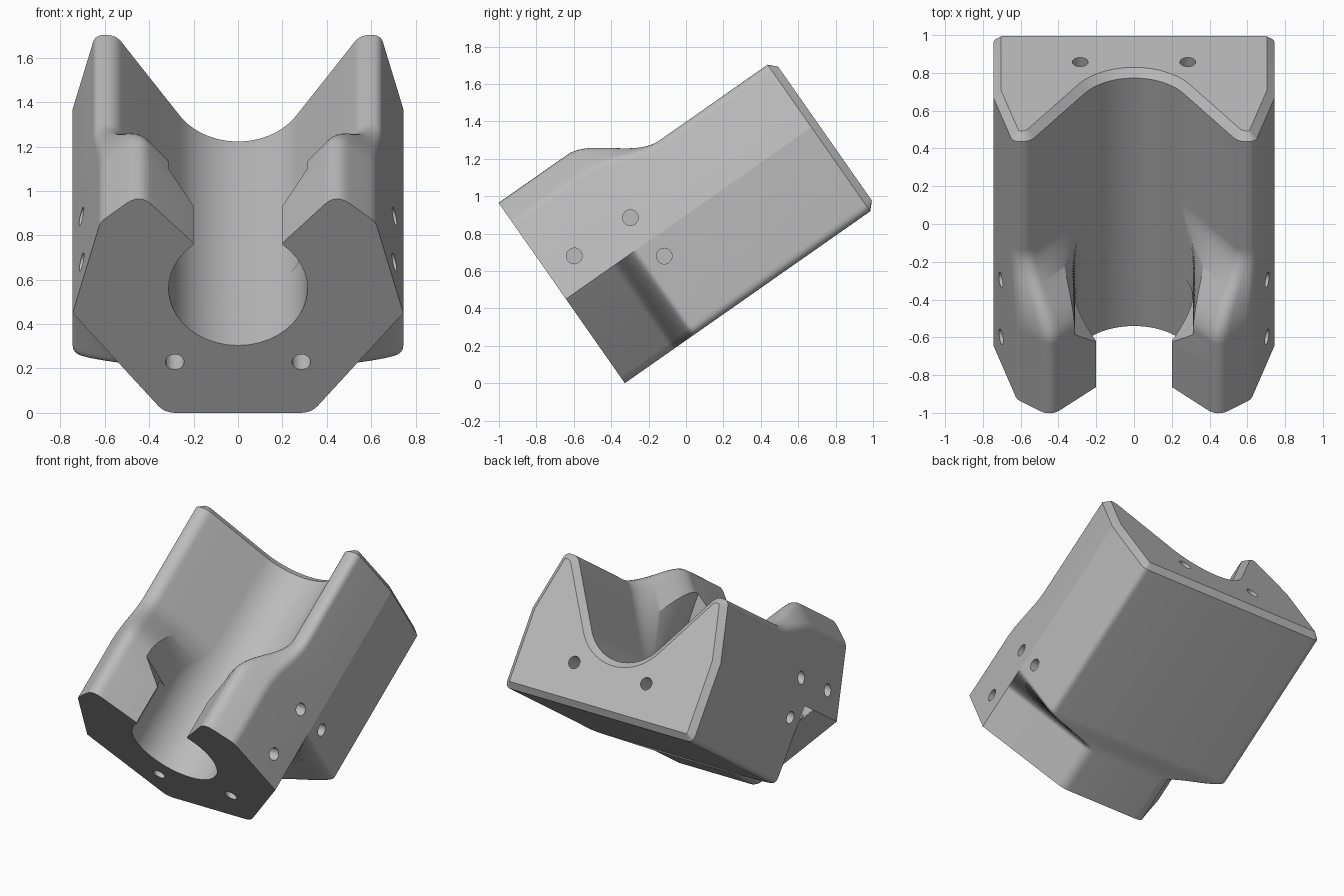
import bpy, bmesh, math
from mathutils import Vector, Matrix

if "Cube" in bpy.data.objects:
    bpy.data.objects.remove(bpy.data.objects["Cube"])

TILT = math.radians(35)
LENGTH = 1.642
CHAMFER = 0.04
BORE_R, BORE_V = 0.313, 0.684
ARC_STEPS, FILLET_STEPS = 16, 6

grey = bpy.data.materials.new("plain_grey")
grey.use_nodes = True
grey.diffuse_color = (0.5, 0.5, 0.5, 1)
grey.node_tree.nodes["Principled BSDF"].inputs["Base Color"].default_value = (0.5, 0.5, 0.5, 1)


def ramp(u, a, b, smooth=True):
    t = min(1, max(0, (u - a) / (b - a)))
    return t * t * (3 - 2 * t) if smooth else t


def mix(a, b, t):
    return Vector(a).lerp(Vector(b), t)


def fillet(prev, corner, nxt, setback):
    """Rounded corner as a short quadratic curve."""
    a = corner + (prev - corner).normalized() * setback
    b = corner + (nxt - corner).normalized() * setback
    steps = [i / FILLET_STEPS for i in range(FILLET_STEPS + 1)]
    return [a * (1 - t) ** 2 + corner * 2 * t * (1 - t) + b * t * t for t in steps]


def half_section(u):
    """Half outline at distance u along the axis, from the base to the bore floor."""
    slot = ramp(u, 0.29, 0.42, False)      # jaw gap opens to the bore width
    cradle = ramp(u, 0.45, 0.9)            # jaws sink into the open cradle
    flare = ramp(u, 0.31, 0.46)            # base widens to a square
    base = mix((0.33, 0), (0.745, 0), flare)
    shoulder = Vector((0.745, 0.549))
    outer = mix((0.62, 1.05), (0.643, 0.957), cradle)
    peak = mix((0.442, 1.205), (0.55, 0.957), cradle)
    x = 0.2 + (BORE_R - 0.2) * slot
    lip = mix((x, 0.934 + 1.04 * (x - 0.2)), (0.4, 0.725), cradle)
    start = (1 - cradle) * math.acos(min(1, x / BORE_R)) - cradle * math.radians(33)
    pts = fillet(Vector((0, 0)), base, shoulder, 0.05)
    pts.append(shoulder)
    pts += fillet(shoulder, outer, peak, 0.03 + 0.01 * cradle)
    pts += fillet(outer, peak, lip, 0.08 - 0.035 * cradle)
    pts.append(lip)
    for i in range(ARC_STEPS + 1):
        a = start + (-math.pi / 2 - start) * i / ARC_STEPS
        pts.append(Vector((BORE_R * math.cos(a), BORE_V + BORE_R * math.sin(a))))
    return pts


# Body: loft the mirrored sections along the axis
bm = bmesh.new()
stations = [0] + [0.28 + 0.01 * i for i in range(64)] + [LENGTH - CHAMFER]
rings = []
for u in stations:
    half = half_section(u)
    half[-1].x = 0
    loop = half + [Vector((-p.x, p.y)) for p in reversed(half[:-1])]
    rings.append([bm.verts.new((p.x, u, p.y)) for p in loop])
count = len(rings[0])
for r, s in zip(rings, rings[1:]):
    for i in range(count):
        j = (i + 1) % count
        bm.faces.new((r[i], r[j], s[j], s[i]))
bm.faces.new(rings[0])
back = bm.faces.new(rings[-1])
bmesh.ops.recalc_face_normals(bm, faces=bm.faces[:])

# Crisp shoulder line on each side
k = FILLET_STEPS + 1
for r, s in zip(rings, rings[1:]):
    for i in (k, count - 1 - k):
        bm.edges.get((r[i], s[i])).smooth = False

# Chamfer around the back end
bmesh.ops.inset_region(bm, faces=[back], thickness=0.042, depth=CHAMFER, use_even_offset=True)
mesh = bpy.data.meshes.new("clamp_body")
bm.to_mesh(mesh)
bm.free()
mesh.materials.append(grey)
body = bpy.data.objects.new("clamp_body", mesh)
bpy.context.collection.objects.link(body)

# Screw holes: one cutter mesh holding every drill
cut = bmesh.new()


def drill(centre, axis, depth):
    turn = Matrix.Rotation(math.pi / 2, 4, axis)
    bmesh.ops.create_cone(cut, cap_ends=True, segments=32, radius1=0.042, radius2=0.042,
                          depth=depth, matrix=Matrix.Translation(centre) @ turn)


for side in (1, -1):
    for u, v in ((0.169, 0.712), (0.532, 0.708), (0.562, 0.436)):
        drill((side * 0.7, u, v), 'Y', 0.5)
    for u in (0, LENGTH):
        drill((side * 0.285, u, 0.28), 'X', 0.6)
cut_mesh = bpy.data.meshes.new("hole_cutter")
cut.to_mesh(cut_mesh)
cut.free()
cut_mesh.materials.append(grey)
cutter = bpy.data.objects.new("hole_cutter", cut_mesh)
cutter.hide_render = True
bpy.context.collection.objects.link(cutter)

mod = body.modifiers.new("holes", 'BOOLEAN')
mod.operation = 'DIFFERENCE'
mod.solver = 'EXACT'
mod.object = cutter
bpy.context.view_layer.objects.active = body
body.select_set(True)
bpy.ops.object.modifier_apply(modifier=mod.name)
bpy.data.objects.remove(cutter)
bpy.ops.object.shade_smooth_by_angle(angle=math.radians(30))

# Lean the body back on its front base edge
body.rotation_euler.x = TILT
body.location = (0, -0.327, 0)
